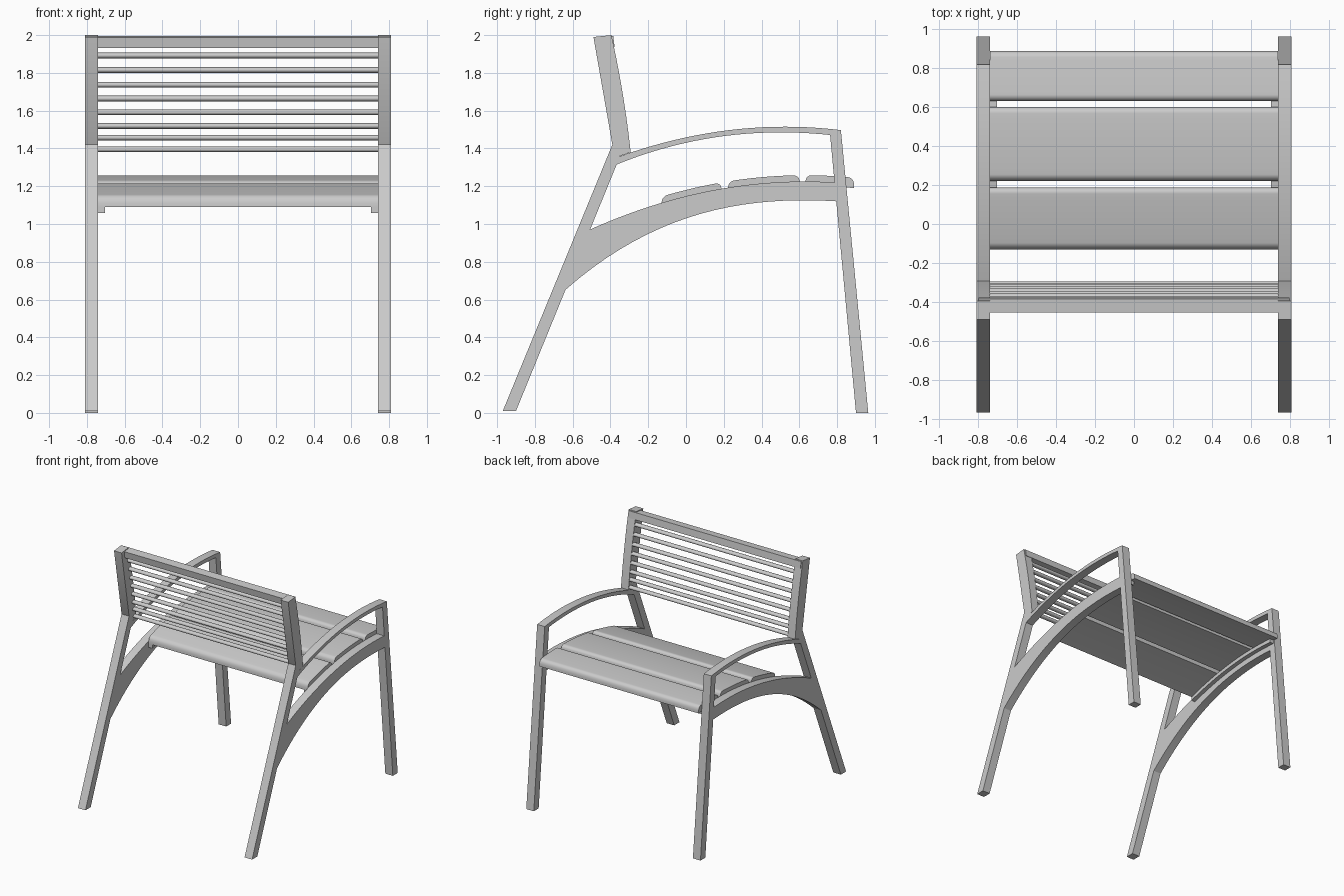
import bpy, bmesh
from math import radians, sin, cos, tau, sqrt

cube = bpy.data.objects.get("Cube")
if cube:
    bpy.data.objects.remove(cube, do_unlink=True)

grey = bpy.data.materials.new("light_grey")
grey.use_nodes = True
COLOUR = (0.6, 0.6, 0.6, 1)
grey.diffuse_color = COLOUR
grey.node_tree.nodes["Principled BSDF"].inputs["Base Color"].default_value = COLOUR

INNER, OUTER = 0.74, 0.81


def extrude(name, outline, x0, x1):
    """Solid from a (y, z) outline, running from x0 to x1."""
    bm = bmesh.new()
    face = bm.faces.new([bm.verts.new((x0, y, z)) for y, z in outline])
    new = bmesh.ops.extrude_face_region(bm, geom=[face])["geom"]
    verts = [v for v in new if isinstance(v, bmesh.types.BMVert)]
    bmesh.ops.translate(bm, verts=verts, vec=(x1 - x0, 0, 0))
    bmesh.ops.recalc_face_normals(bm, faces=bm.faces)
    mesh = bpy.data.meshes.new(name)
    bm.to_mesh(mesh)
    bm.free()
    for p in mesh.polygons:
        p.use_smooth = True
    mesh.set_sharp_from_angle(angle=radians(30))
    mesh.materials.append(grey)
    obj = bpy.data.objects.new(name, mesh)
    bpy.context.collection.objects.link(obj)


def through(points):
    """Smooth function passing through a few (u, v) points."""
    def f(u):
        total = 0
        for i, (a, v) in enumerate(points):
            for j, (b, _) in enumerate(points):
                if i != j:
                    v *= (u - b) / (a - b)
            total += v
        return total
    return f


def sample(f, a, b, n=20):
    return [(a + (b - a) * i / n, f(a + (b - a) * i / n)) for i in range(n + 1)]


# Guide curves
rail_top = through([(-0.51, 0.97), (0.15, 1.18), (0.79, 1.22)])
rail_low = through([(-0.64, 0.65), (-0.3, 0.895), (0.18, 1.08), (0.8, 1.12)])
arm_top = through([(-0.36, 1.355), (0.1, 1.478), (0.53, 1.515), (0.82, 1.497)])
arm_low = through([(-0.367, 1.315), (0, 1.43), (0.5, 1.485), (0.775, 1.47)])
post_front = through([(1.38, -0.293), (1.69, -0.335), (2.0, -0.395)])

# Side frames
profiles = {
    "rear_leg": [(-0.97, 0.01), (-0.9, 0.01), (-0.367, 1.315),
                 (-0.35, 1.365), (-0.39, 1.42)],
    "front_leg": [(0.9, 0), (0.965, 0), (0.82, 1.497), (0.763, 1.47)],
    "back_post": [(-0.49, 1.99), (-0.39, 1.42), (-0.35, 1.36)]
                 + [(y, z) for z, y in sample(post_front, 1.38, 2.0, 10)],
    "seat_rail": sample(rail_low, -0.64, 0.8) + sample(rail_top, 0.79, -0.51),
    "armrest": sample(arm_low, -0.367, 0.775) + sample(arm_top, 0.82, -0.36),
}
for side, s in (("left", 1), ("right", -1)):
    for part, outline in profiles.items():
        extrude(f"{side}_{part}", outline, s * INNER, s * OUTER)
    # Batten carrying the slats
    batten = (sample(lambda y: rail_top(y) - 0.053, -0.13, 0.84)
              + sample(lambda y: rail_top(y) - 0.02, 0.84, -0.13))
    extrude(f"{side}_batten", batten, s * 0.705, s * INNER)

# Seat slats with rounded upper edges
R = 0.033
for name, a, b in (("rear", -0.13, 0.188), ("middle", 0.222, 0.602), ("front", 0.632, 0.89)):
    def crown(y):
        d = max(0, R - min(y - a, b - y)) / R
        return rail_top(y) + R * sqrt(max(0, 1 - d * d))
    slat = (sample(lambda y: rail_top(y) - 0.022, a, b, 10)
            + sample(crown, b, b - R, 8) + sample(crown, b - R, a + R, 12)[1:-1]
            + sample(crown, a + R, a, 8))
    extrude(f"{name}_seat_slat", slat, -INNER, INNER)

# Backrest top rail
extrude("back_top_rail", [(-0.455, 1.988), (-0.385, 1.995), (-0.378, 1.938),
                          (-0.446, 1.932)], -0.8, 0.8)

# Backrest bars
for i, z in enumerate((1.892, 1.815, 1.737, 1.664, 1.591, 1.519, 1.457, 1.395)):
    y = post_front(z) - 0.021
    ring = [(y + 0.02 * cos(tau * k / 16), z + 0.015 * sin(tau * k / 16)) for k in range(16)]
    extrude(f"back_bar_{i + 1}", ring, -0.8, 0.8)
